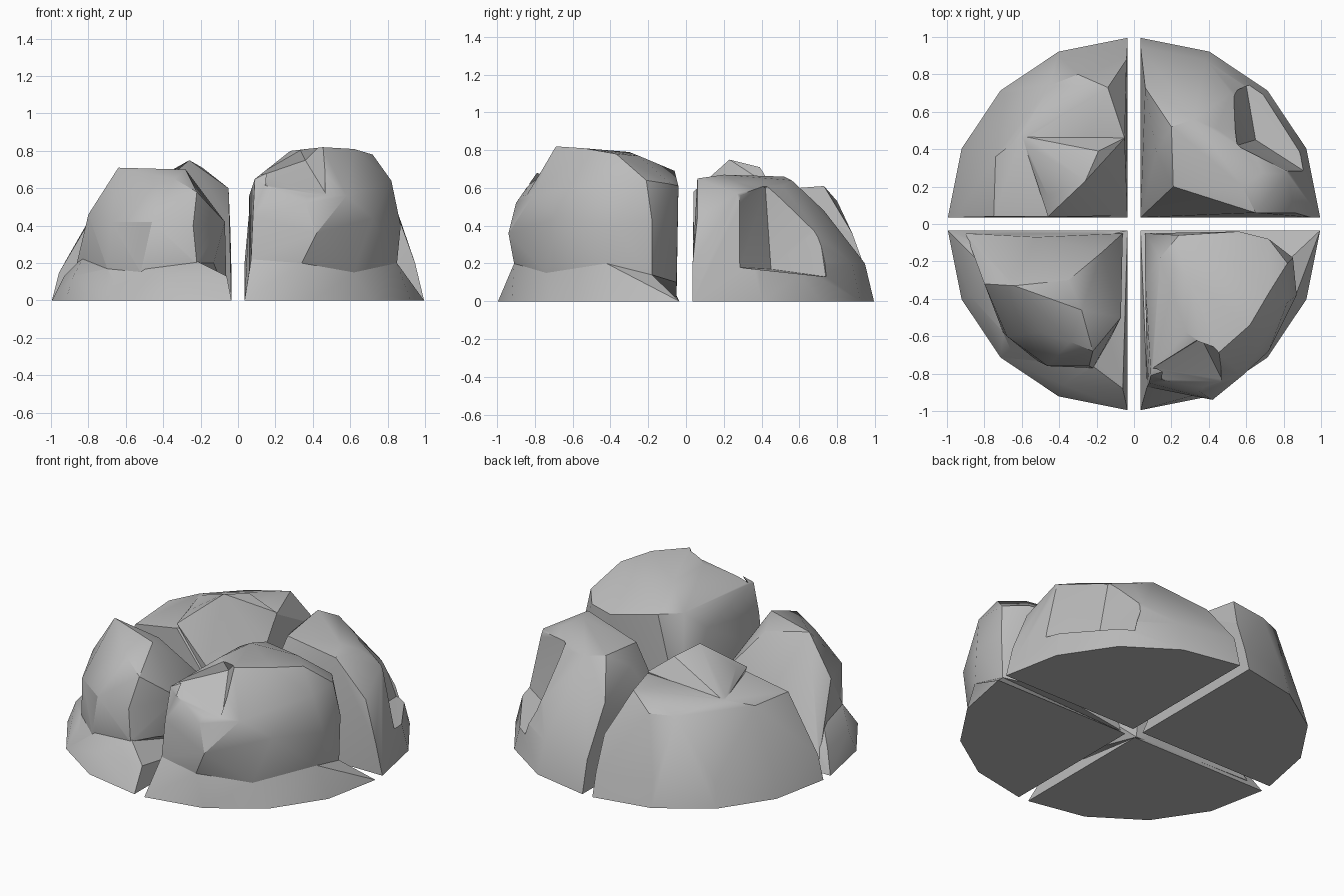
import bpy, bmesh
from math import sin, cos, radians

cube = bpy.data.objects.get("Cube")
if cube:
    bpy.data.objects.remove(cube, do_unlink=True)

GAP, RADIUS = 0.035, 0.96

stone = bpy.data.materials.new("stone_grey")
stone.use_nodes = True
grey = (0.5, 0.5, 0.5, 1)
stone.diffuse_color = grey
stone.node_tree.nodes["Principled BSDF"].inputs["Base Color"].default_value = grey


def arc(scale, height):
    """Five points along the curved rim of a quarter disc."""
    angles = [radians(90 * step / 4) for step in range(5)]
    return [(GAP + RADIUS * scale * cos(a), GAP + RADIUS * scale * sin(a), height)
            for a in angles]


def footprint():
    """Quarter disc outline on the ground, including its inner corner."""
    return [(GAP, GAP, 0)] + arc(1, 0)


def chunk(name, side_x, side_y, corners):
    """Faceted stone wrapped around a few corners, placed in one quadrant."""
    bm = bmesh.new()
    for x, y, z in corners:
        bm.verts.new((x * side_x, y * side_y, z))
    hull = bmesh.ops.convex_hull(bm, input=bm.verts)
    spare = {item for key in ("geom_interior", "geom_unused") for item in hull[key]
             if isinstance(item, bmesh.types.BMVert)}
    bmesh.ops.delete(bm, geom=list(spare), context="VERTS")
    bmesh.ops.recalc_face_normals(bm, faces=bm.faces)
    mesh = bpy.data.meshes.new(name)
    bm.to_mesh(mesh)
    bm.free()
    mesh.materials.append(stone)
    obj = bpy.data.objects.new(name, mesh)
    bpy.context.collection.objects.link(obj)
    return obj


def select_only(obj):
    bpy.ops.object.select_all(action="DESELECT")
    obj.select_set(True)
    bpy.context.view_layer.objects.active = obj


def combine(obj, other, operation):
    """Join or carve one stone with another, then drop the helper."""
    other.hide_render = True
    mod = obj.modifiers.new("combine", "BOOLEAN")
    mod.operation = operation
    mod.solver = "EXACT"
    mod.object = other
    select_only(obj)
    bpy.ops.object.modifier_apply(modifier=mod.name)
    bpy.data.objects.remove(other, do_unlink=True)


# Front left rock: tall dome with a slight waist above a flared foot
waist = [(.07, .87, .22), (.34, .91, .2), (.62, .74, .15), (.85, .42, .2),
         (.84, .18, .14)]
dome_belly = [(.08, .85, .45), (.42, .94, .36), (.36, .9, .52), (.58, .81, .56),
              (.72, .68, .44), (.87, .38, .4), (.85, .18, .43), (.06, .3, .56),
              (.6, .05, .1), (.06, .05, .02)]
dome_shoulder = [(.14, .18, .68), (.24, .06, .69), (.56, .04, .61), (.72, .08, .62),
                 (.82, .21, .64), (.82, .42, .64), (.09, .81, .65)]
dome_crown = [(.45, .69, .82), (.28, .58, .8), (.62, .54, .81), (.72, .37, .78),
              (.3, .3, .79), (.6, .25, .77)]
notch = [(.46, .68, .85), (.36, .61, .75), (.47, .83, .57), (.1, .77, .66),
         (.26, .66, .95), (.34, 1.1, .42)]
front_left_rock = chunk("front_left_rock", 1, -1, footprint() + waist)
combine(front_left_rock,
        chunk("dome", 1, -1, waist + dome_belly + dome_shoulder + dome_crown), "UNION")
combine(front_left_rock, chunk("notch_cutter", 1, -1, notch), "DIFFERENCE")

# Front right rock: boulder standing on a low sloping ledge
ledge_top = [(.93, .1, .13), (.88, .38, .13), (.66, .67, .1), (.38, .86, .12),
             (.06, .88, .13), (.82, .21, .24), (.7, .58, .17), (.5, .73, .17),
             (.22, .76, .21)]
boulder_foot = [(.82, .2, .24), (.7, .58, .15), (.52, .73, .15), (.22, .77, .2),
                (.13, .62, .2), (.06, .05, .02), (.9, .05, .04)]
boulder_body = [(.8, .32, .46), (.68, .6, .42), (.46, .76, .42), (.24, .76, .4),
                (.22, .68, .58), (.07, .5, .42), (.17, .15, .41), (.52, .07, .36)]
boulder_crown = [(.64, .33, .71), (.35, .3, .65), (.28, .46, .7), (.34, .63, .65),
                 (.5, .58, .6)]
front_right_rock = chunk("front_right_rock", -1, -1, footprint() + ledge_top)
combine(front_right_rock,
        chunk("boulder", -1, -1, boulder_foot + boulder_body + boulder_crown), "UNION")

# Back right rock: smooth outer slope with a crest split towards the centre
slope_top = [(.46, .04, .55), (.75, .04, .5), (.74, .36, .53), (.6, .47, .57),
             (.05, .46, .59), (.3, .8, .53), (.45, .74, .53), (.14, .73, .61),
             (.04, .88, .36)]
crest = [(.26, .23, .75), (.19, .39, .71), (.46, .15, .62), (.46, .28, .62),
         (.46, .04, .58), (.25, .04, .36), (.05, .46, .6), (.6, .47, .56),
         (.05, .05, .01), (.46, .4, .1)]
back_right_rock = chunk("back_right_rock", -1, 1,
                        footprint() + arc(.96, .15) + slope_top)
combine(back_right_rock, chunk("crest", -1, 1, crest), "UNION")

# Back left rock: sloping crown with a deep hollow carved in the outer side
crown = [(.21, .2, .62), (.58, .2, .67), (.12, .38, .56), (.2, .52, .66),
         (.32, .56, .64), (.44, .51, .61), (.54, .41, .6), (.65, .06, .65),
         (.68, .27, .63), (.82, .27, .57), (.86, .06, .44), (.52, .7, .36),
         (.06, .73, .48)]
back_left_rock = chunk("back_left_rock", 1, 1,
                       footprint() + arc(.95, .2) + crown)
hollow_walls = [(.93, .27, .18), (.92, .24, .47), (.8, .28, .68), (.65, .45, .17),
                (.55, .42, .6), (.52, .7, .4), (.6, .74, .13)]
hollow_mouth = [(1.2, .3, .18), (1.1, .8, .12), (1.1, .6, .8), (.56, .7, .8)]
combine(back_left_rock,
        chunk("hollow_cutter", 1, 1, hollow_walls + hollow_mouth), "DIFFERENCE")

# Soften the shallow facets and keep the breaks crisp
for rock in (front_left_rock, front_right_rock, back_right_rock, back_left_rock):
    select_only(rock)
    bpy.ops.object.shade_smooth_by_angle(angle=radians(30))
